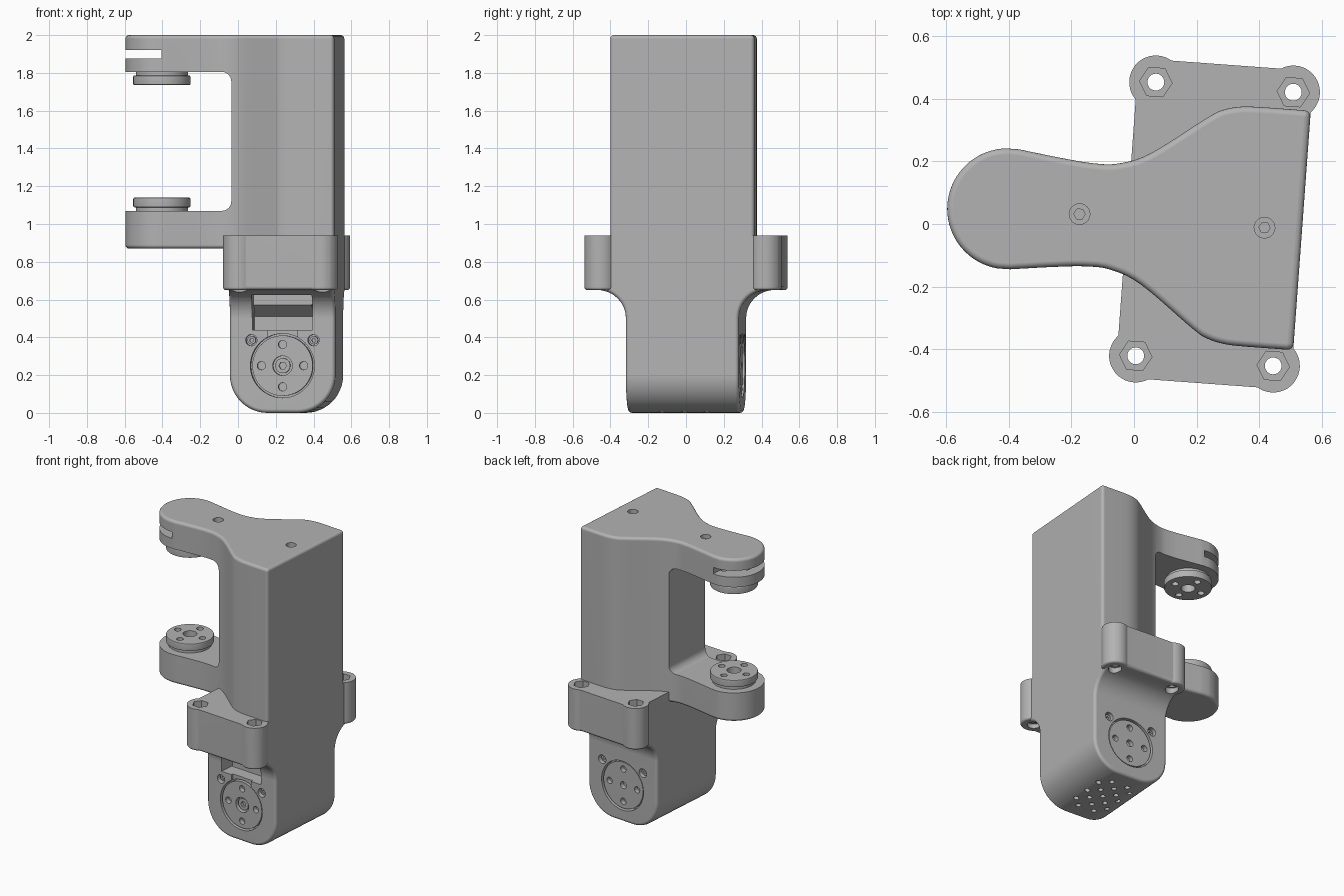
import bpy, bmesh, math
from mathutils import Matrix
from math import sin, cos, pi

if "Cube" in bpy.data.objects:
    bpy.data.objects.remove(bpy.data.objects["Cube"])

grey = bpy.data.materials.new("plain grey")
grey.use_nodes = True
grey.diffuse_color = (0.45, 0.45, 0.45, 1)
grey.node_tree.nodes["Principled BSDF"].inputs["Base Color"].default_value = (0.45, 0.45, 0.45, 1)

PLACE = Matrix.Translation((0.257, 0, 0)) @ Matrix.Rotation(math.radians(-4.2), 4, "Z")
AXES = {"x": lambda p, h: (h, p[0], p[1]),
        "y": lambda p, h: (p[0], h, p[1]),
        "z": lambda p, h: (p[0], p[1], h)}


def make(name, bm):
    me = bpy.data.meshes.new(name)
    bmesh.ops.recalc_face_normals(bm, faces=bm.faces)
    bm.to_mesh(me)
    bm.free()
    me.materials.append(grey)
    ob = bpy.data.objects.new(name, me)
    bpy.context.collection.objects.link(ob)
    return ob


def prism(bm, pts, axis, lo, hi):
    """Extrude a 2D profile along an axis between two heights."""
    rings = [[bm.verts.new(AXES[axis](p, h)) for p in pts] for h in (lo, hi)]
    n = len(pts)
    bm.faces.new(rings[0])
    bm.faces.new(rings[1])
    for i in range(n):
        j = (i + 1) % n
        bm.faces.new((rings[0][i], rings[0][j], rings[1][j], rings[1][i]))
    return bm


def arc(c, r, a, b, n):
    return [(c[0] + r * cos(a + (b - a) * i / n), c[1] + r * sin(a + (b - a) * i / n)) for i in range(n + 1)]


def circle(c, r, n=32):
    return arc(c, r, 0, 2 * pi, n)[:-1]


def rect(a, b, c, d):
    return [(a, c), (b, c), (b, d), (a, d)]


def smooth(pts, n=5):
    """Catmull-Rom curve through the points."""
    p = [pts[0]] + pts + [pts[-1]]
    out = []
    for a, b, c, d in zip(p, p[1:], p[2:], p[3:]):
        for k in range(n):
            t = k / n
            out.append(tuple(b[i] + 0.5 * t * (c[i] - a[i] + t * (2 * a[i] - 5 * b[i] + 4 * c[i] - d[i]
                       + t * (3 * (b[i] - c[i]) + d[i] - a[i]))) for i in (0, 1)))
    return out + [pts[-1]]


def round_edges(bm, rule, size, seg):
    bmesh.ops.recalc_face_normals(bm, faces=bm.faces)
    edges = [e for e in bm.edges if e.calc_face_angle(0) > 0.6 and rule(*e.verts)]
    bmesh.ops.bevel(bm, geom=edges, offset=size, segments=seg, profile=0.5, affect="EDGES", clamp_overlap=True)


def combine(target, bm, operation="DIFFERENCE"):
    tool = make("tool", bm)
    tool.hide_render = True
    mod = target.modifiers.new("combine", "BOOLEAN")
    mod.operation, mod.object, mod.solver, mod.use_self = operation, tool, "EXACT", True
    bpy.context.view_layer.objects.active = target
    bpy.ops.object.modifier_apply(modifier=mod.name)
    bpy.data.objects.remove(tool)


def hub_holes(bm, c, axis, lo, hi, spread, r, centre):
    for k in range(4):
        prism(bm, circle((c[0] + spread * cos(k * pi / 2), c[1] + spread * sin(k * pi / 2)), r, 16), axis, lo, hi)
    prism(bm, circle(c, centre, 20), axis, lo, hi)


W = 0.28      # half width of the housing
D = 0.3       # half depth of the lower housing
END = (-0.662, 0)

# Lower housing with flared flanges at front and back
half = [(D, 0)] + arc((0.45, 0.5), 0.15, pi, pi / 2, 12) + [(0.51, 0.65), (0.51, 0.94)]
bm = prism(bmesh.new(), half + [(-v, z) for v, z in reversed(half)], "x", -W, W)
round_edges(bm, lambda a, b: max(a.co.z, b.co.z) < 0.01 and abs(a.co.y - b.co.y) > 0.1, 0.2, 12)
round_edges(bm, lambda a, b: min(a.co.z, b.co.z) < 0.93, 0.02, 3)
housing = make("lower_housing", bm)

# Bolt lugs on the flange corners
lugs = [(x, y) for x in (-0.22, 0.22) for y in (-0.438, 0.438)]
bm = bmesh.new()
for c in lugs:
    prism(bm, circle(c, 0.085, 40), "z", 0.65, 0.94)
round_edges(bm, lambda a, b: max(a.co.z, b.co.z) < 0.66, 0.015, 3)
combine(housing, bm, "UNION")

# Bolt holes, then nut pockets above and bolt head sinks below
bm = bmesh.new()
for c in lugs:
    prism(bm, circle(c, 0.027, 20), "z", 0.5, 1.1)
combine(housing, bm)
bm = bmesh.new()
for c in lugs:
    prism(bm, circle(c, 0.052, 6), "z", 0.89, 1)
    prism(bm, circle(c, 0.042, 24), "z", 0.6, 0.68)
combine(housing, bm)

# Hub recesses, screw holes, window and bottom vents
bm = bmesh.new()
for s in (-1, 1):
    lo, hi = sorted((s * (D - 0.05), s * (D + 0.1)))
    prism(bm, circle((0, 0.25), 0.17, 48), "y", lo, hi)
    for x in (-0.165, 0.165):
        prism(bm, circle((x, 0.385), 0.03, 20), "y", lo, hi)
prism(bm, rect(-0.16, 0.16, 0.44, 0.625), "y", -0.6, -0.18)
for i in range(-3, 4):
    for x in ((-0.12, 0, 0.12) if i % 2 == 0 else (-0.06, 0.06)):
        prism(bm, circle((x, i * 0.06), 0.017, 14), "z", -0.1, 0.1)
combine(housing, bm)
combine(housing, prism(bmesh.new(), rect(-0.08, 0.08, 0.38, 0.46), "y", -0.5, -D + 0.015))

parts = [housing]

# Window insert with a sloping underside
parts.append(make("window_insert", prism(bmesh.new(), [(-0.17, 0.43), (-0.2, 0.43), (-0.2, 0.51),
             (-0.27, 0.57), (-0.27, 0.63), (-0.17, 0.63)], "x", -0.155, 0.155)))

# Rotating hubs and screws in the recesses
for s, side in ((-1, "front"), (1, "back")):
    lo, hi = sorted((s * 0.24, s * (D - 0.008)))
    hub = make(side + "_hub", prism(bmesh.new(), circle((0, 0.25), 0.16, 48), "y", lo, hi))
    bm = bmesh.new()
    lo, hi = sorted((s * 0.26, s * 0.4))
    hub_holes(bm, (0, 0.25), "y", lo, hi, 0.112, 0.022, 0.052 if s < 0 else 0.024)
    combine(hub, bm)
    parts.append(hub)
    bm = bmesh.new()
    spots = [(-0.165, 0.385), (0.165, 0.385)] + ([(0, 0.25)] if s < 0 else [])
    for c in spots:
        lo, hi = sorted((s * 0.24, s * (D - 0.02)))
        prism(bm, circle(c, 0.022 if c[0] else 0.04, 20), "y", lo, hi)
    screws = make(side + "_screws", bm)
    bm = bmesh.new()
    for c in spots:
        lo, hi = sorted((s * 0.262, s * 0.4))
        prism(bm, circle(c, 0.011 if c[0] else 0.02, 6), "y", lo, hi)
    combine(screws, bm)
    parts.append(screws)

# Upper bracket: mirrored outline with a round arm end
side = smooth([(-0.64, 0.192), (-0.5, 0.174), (-0.4, 0.165), (-0.32, 0.17), (-0.22, 0.21),
               (-0.05, 0.335), (0.0, 0.365), (0.06, 0.38), (0.13, 0.383)])
side += arc((W - 0.02, 0.363), 0.02, pi / 2, 0, 4)
end = arc(END, 0.193, 1.5 * pi - 0.1, pi / 2 + 0.1, 36)
bm = prism(bmesh.new(), end + side + [(x, -y) for x, y in reversed(side)], "z", 0.87, 2)
round_edges(bm, lambda a, b: abs(a.co.z - b.co.z) < 0.01, 0.024, 4)
bracket = make("upper_bracket", bm)

# Gap between the arms, slot in the top arm, screw sinks in the roof
bm = prism(bmesh.new(), rect(-1.2, -W, 1.07, 1.805), "y", -0.6, 0.6)
round_edges(bm, lambda a, b: min(a.co.x, b.co.x) > -0.4 and abs(a.co.y - b.co.y) > 0.1, 0.05, 6)
prism(bm, rect(-1, -0.65, 1.875, 1.92), "y", -0.6, 0.6)
for x in (-0.432, 0.16):
    prism(bm, circle((x, 0), 0.033, 24), "z", 1.97, 2.1)
combine(bracket, bm)
bm = bmesh.new()
for x in (-0.432, 0.16):
    prism(bm, circle((x, 0), 0.018, 6), "z", 1.93, 2.05)
hub_holes(bm, END, "z", 1.7, 1.9, 0.1, 0.022, 0.045)
combine(bracket, bm)
parts.append(bracket)

# Pivot discs facing each other across the gap
for name, base, s in (("lower_pivot", 1.06, 1), ("upper_pivot", 1.815, -1)):
    step = base + s * 0.028
    lo, hi = sorted((step, base + s * 0.08))
    bm = prism(bmesh.new(), circle(END, 0.152, 48), "z", lo, hi)
    round_edges(bm, lambda a, b: True, 0.008, 2)
    disc = make(name, bm)
    lo, hi = sorted((base, step + s * 0.01))
    combine(disc, prism(bmesh.new(), circle(END, 0.138, 48), "z", lo, hi), "UNION")
    bm = bmesh.new()
    lo, hi = sorted((base + s * 0.02, base + s * 0.2))
    hub_holes(bm, END, "z", lo, hi, 0.1, 0.022, 0.045)
    combine(disc, bm)
    parts.append(disc)

# Turn everything into place and smooth the rounded surfaces
bpy.ops.object.select_all(action="DESELECT")
for ob in parts:
    ob.data.transform(PLACE)
    ob.select_set(True)
bpy.context.view_layer.objects.active = housing
bpy.ops.object.shade_smooth_by_angle(angle=math.radians(32))
for ob in parts:
    ob.modifiers.new("weighted_normals", "WEIGHTED_NORMAL").keep_sharp = True
